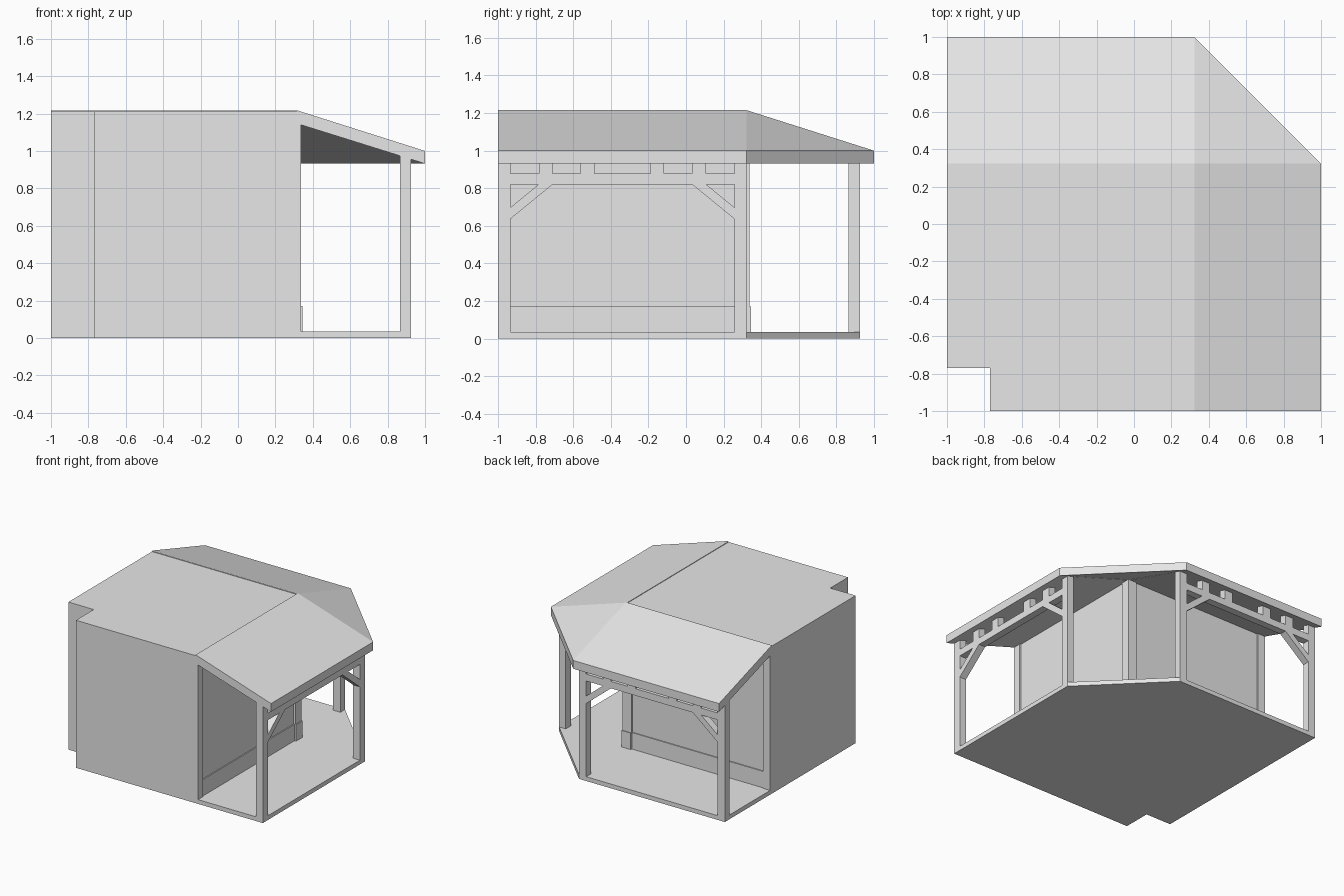
import bpy, bmesh
from mathutils import Vector

if "Cube" in bpy.data.objects:
    bpy.data.objects.remove(bpy.data.objects["Cube"])

grey = bpy.data.materials.new("plain_grey")
grey.diffuse_color = (0.8, 0.8, 0.8, 1)
grey.use_nodes = True
grey.node_tree.nodes["Principled BSDF"].inputs["Base Color"].default_value = grey.diffuse_color

END, WALL, EDGE, IN, OUT = -1.0, 0.323, 1.0, 0.865, 0.925
FLOOR, EAVE, RIDGE, THICK = 0.035, 1.0, 1.215, 0.068
MID = (END + WALL) / 2
POST = 0.065


def under(d):
    """Height of the sloping roof underside at distance d from the centre."""
    return RIDGE - THICK + (EAVE - RIDGE) * (d - WALL) / (EDGE - WALL)


def sweep(name, loop, offset, swap=False):
    """Solid made by moving a flat outline along an offset; swap mirrors across x = y."""
    pts = [Vector(p) for p in loop]
    pts += [p + Vector(offset) for p in pts]
    if swap:
        pts = [Vector((p.y, p.x, p.z)) for p in pts]
    n = len(loop)
    bm = bmesh.new()
    v = [bm.verts.new(p) for p in pts]
    bm.faces.new(v[:n])
    bm.faces.new(v[n:])
    for i in range(n):
        j = (i + 1) % n
        bm.faces.new((v[i], v[j], v[n + j], v[n + i]))
    bmesh.ops.recalc_face_normals(bm, faces=bm.faces)
    mesh = bpy.data.meshes.new(name)
    bm.to_mesh(mesh)
    bm.free()
    mesh.materials.append(grey)
    obj = bpy.data.objects.new(name, mesh)
    bpy.context.collection.objects.link(obj)
    return obj


def along(name, profile, y0, y1, swap):
    """Profile in (x, z) run along y."""
    return sweep(name, [(x, y0, z) for x, z in profile], (0, y1 - y0, 0), swap)


# Main building with one notched corner
N = -0.77
sweep("main_building", [(N, END, 0), (WALL, END, 0), (WALL, WALL, 0),
                        (END, WALL, 0), (END, N, 0), (N, N, 0)], (0, 0, RIDGE - 0.005))

# Porch floor wrapping two sides with a cut corner
sweep("porch_floor", [(WALL, END, 0), (OUT, END, 0), (OUT, WALL, 0), (WALL, OUT, 0),
                      (END, OUT, 0), (END, WALL, 0), (WALL, WALL, 0)], (0, 0, FLOOR))

# Sloping triangular roof over the cut corner
sweep("corner_roof", [(WALL, WALL, RIDGE), (EDGE, WALL, EAVE), (WALL, EDGE, EAVE)],
      (0, 0, -THICK))

# Post at the inner wall corner, with a wider foot
for nm, d, top in (("wall_corner_post", 0.338, 1.145), ("wall_corner_foot", 0.345, 0.17)):
    sweep(nm, [(0.26, 0.26, FLOOR), (d, 0.26, FLOOR), (d, d, FLOOR), (0.26, d, FLOOR)],
          (0, 0, top - FLOOR))

for side, swap in (("right", False), ("back", True)):
    # Roof slab
    along(side + "_roof", [(WALL - 0.01, RIDGE), (WALL, RIDGE), (EDGE, EAVE),
                           (EDGE, EAVE - THICK), (WALL - 0.01, RIDGE - THICK)],
          END, WALL, swap)

    # Wall trim: skirting board and end pilaster
    along(side + "_skirting", [(WALL, FLOOR), (0.331, FLOOR), (0.331, 0.17), (WALL, 0.17)],
          END + POST, 0.26, swap)
    along(side + "_pilaster", [(WALL, FLOOR), (0.338, FLOOR), (0.338, 1.145), (WALL, 1.147)],
          END, END + POST, swap)

    # Outer posts
    def upright(z0):
        return [(IN, z0), (OUT, z0), (OUT, under(OUT)), (IN, under(IN))]
    for y in (END, WALL - POST):
        along(side + "_post", upright(FLOOR), y, y + POST, swap)

    # Crossbeam and the short blocks between it and the roof
    along(side + "_beam", [(IN, 0.82), (OUT, 0.82), (OUT, 0.877), (IN, 0.877)],
          END + POST, WALL - POST, swap)
    for d in (-0.408, -0.186, 0.186, 0.408):
        along(side + "_block", upright(0.877), MID + d - 0.0365, MID + d + 0.0365, swap)

    # Diagonal braces at both ends
    half = (WALL - END) / 2 - POST
    for s in (-1, 1):
        outline = [(half, 0.636), (half, 0.697), (half - 0.15, 0.82), (half - 0.225, 0.82)]
        sweep(side + "_brace", [(IN, MID + s * a, z) for a, z in outline],
              (OUT - IN, 0, 0), swap)
